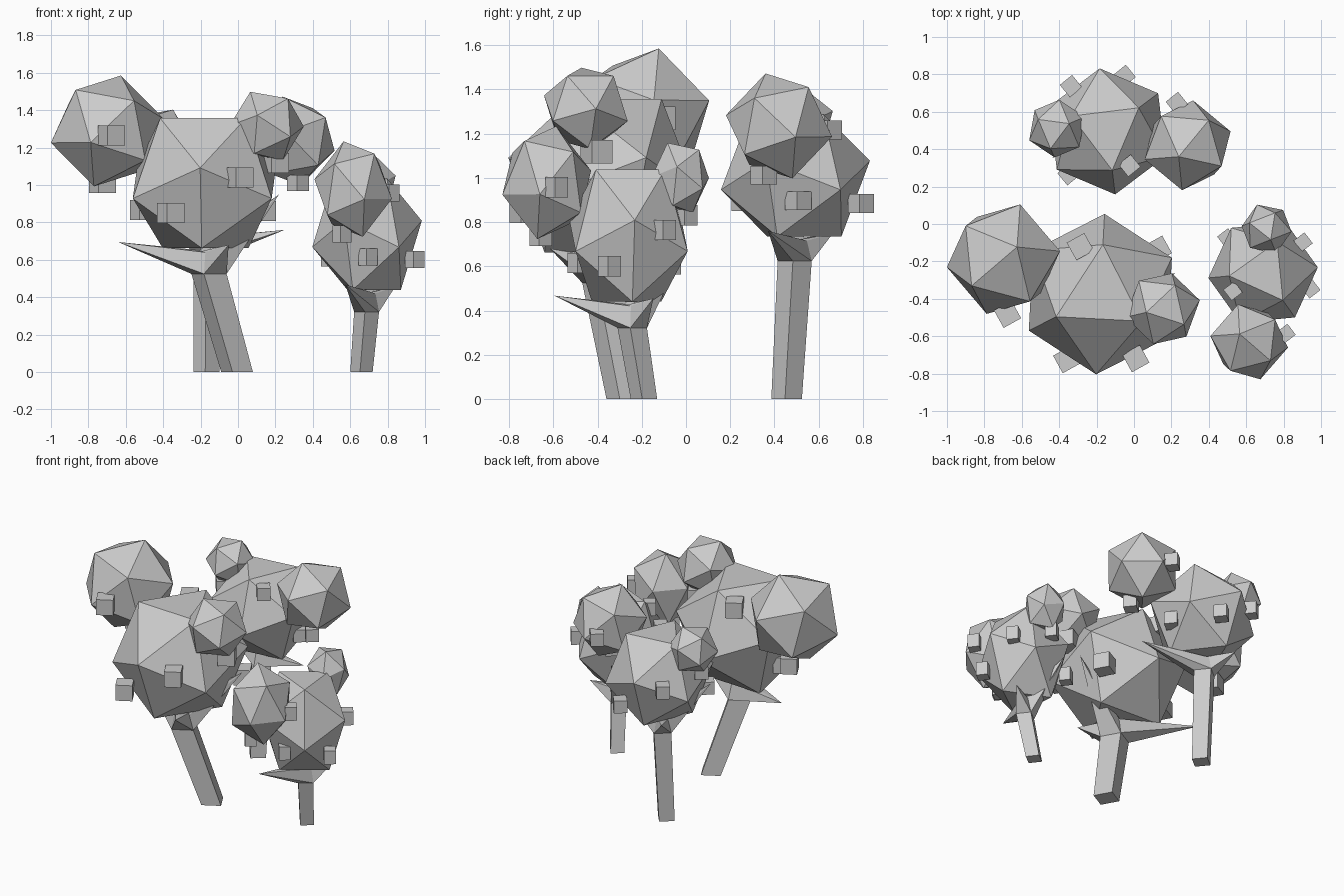
import bpy, bmesh
from math import radians, cos, sin, pi, sqrt
from mathutils import Vector, Matrix

if "Cube" in bpy.data.objects:
    bpy.data.objects.remove(bpy.data.objects["Cube"])

PHI = (1 + sqrt(5)) / 2


def hull(name, parts, M):
    """One object made of flat-faced convex pieces, each given by its corner points."""
    bm = bmesh.new()
    for pts in parts:
        vs = [bm.verts.new(M @ Vector(p)) for p in pts]
        res = bmesh.ops.convex_hull(bm, input=vs)
        inner = [v for v in res["geom_interior"] if isinstance(v, bmesh.types.BMVert)]
        bmesh.ops.delete(bm, geom=inner, context='VERTS')
    bmesh.ops.dissolve_limit(bm, angle_limit=radians(0.5), verts=bm.verts[:], edges=bm.edges[:])
    bmesh.ops.recalc_face_normals(bm, faces=bm.faces[:])
    me = bpy.data.meshes.new(name)
    bm.to_mesh(me)
    bm.free()
    ob = bpy.data.objects.new(name, me)
    bpy.context.collection.objects.link(ob)
    return ob


def frame(a, b):
    """Axes from two neighbouring corner directions."""
    a, b = Vector(a).normalized(), Vector(b).normalized()
    x = (a + b).normalized()
    y = b - a
    y = (y - x * y.dot(x)).normalized()
    return Matrix((x, y, x.cross(y))).transposed()


def icosa(center, r, d0, d1):
    """Icosahedron with two neighbouring corners pointing along d0 and d1."""
    base = []
    for s in (-1, 1):
        for t in (-PHI, PHI):
            base += [(0, s, t), (s, t, 0), (t, 0, s)]
    R = frame(d0, d1) @ frame((0, 1, PHI), (0, -1, PHI)).transposed()
    return [Vector(center) + R @ Vector(p).normalized() * r for p in base]


def square(c, r, turn):
    return [(c[0] + r * cos(turn + pi / 4 + k * pi / 2),
             c[1] + r * sin(turn + pi / 4 + k * pi / 2), c[2]) for k in range(4)]


def cube(c, side, turn):
    return [p for h in (-0.5, 0.5)
            for p in square((c[0], c[1], c[2] + h * side), side / sqrt(2), turn)]


# crown balls: name, centre, radius, two corner directions
TW = Matrix.Rotation(radians(-3), 3, 'Z')
BALLS = [
    ("main_foliage", (0, 0, 1.01), 0.437,
     TW @ Vector((-0.23, -0.134, 0.35)), TW @ Vector((0.23, -0.134, 0.35))),
    ("side_foliage", (-0.518, 0.187, 1.289), 0.312,
     (0.302, 0.043, 0.064), (0.073, 0.065, 0.296)),
    ("small_foliage", (0.333, -0.078, 1.315), 0.204,
     (-0.098, -0.03, 0.185), (0.08, 0.14, 0.147)),
]
# cube fruit centres
FRUIT = [(-0.107, 0.254, 1.27), (-0.18, -0.35, 0.85), (0.19, -0.345, 1.04),
         (-0.496, -0.108, 1.265), (-0.325, 0.041, 0.866),
         (-0.545, 0.28, 1.01), (0.38, -0.03, 1.118), (0.31, 0.24, 0.86)]
# branch tips
TIPS = [(-0.46, 0.24, 0.695), (0.40, 0.11, 0.95), (0.13, -0.24, 0.68)]
FORK = (0.025, 0.0)
TURN = radians(29)


def tree(name, pos, turn, s, sz, foot):
    M = (Matrix.Translation(pos) @ Matrix.Rotation(radians(turn), 4, 'Z')
         @ Matrix.Diagonal((s, s, sz, 1)))
    for part, c, r, d0, d1 in BALLS:
        hull(f"{name}_{part}", [icosa(c, r, d0, d1)], M)
    hull(f"{name}_fruit", [cube(c, 0.107, TURN) for c in FRUIT], M)
    # trunk from the ground up to the fork
    base = M.inverted() @ Vector((foot[0], foot[1], 0))
    top = square((*FORK, 0.525), 0.098, TURN)
    hull(f"{name}_trunk", [square(base, 0.088, TURN) + top], M)
    # pointed branches growing from the trunk top
    cap = square((*FORK, 0.64), 0.07, TURN)
    hull(f"{name}_branches", [top + cap + [t] for t in TIPS], M)


tree("front_tree", (-0.18, -0.375, 0), 0, 1.0, 1.0, (-0.005, -0.275))
tree("back_tree", (-0.142, 0.495, 0.204), -170, 0.79, 0.8, (-0.168, 0.455))
tree("right_tree", (0.69, -0.26, -0.13), 98.5, 0.685, 0.86, (0.66, -0.19))
